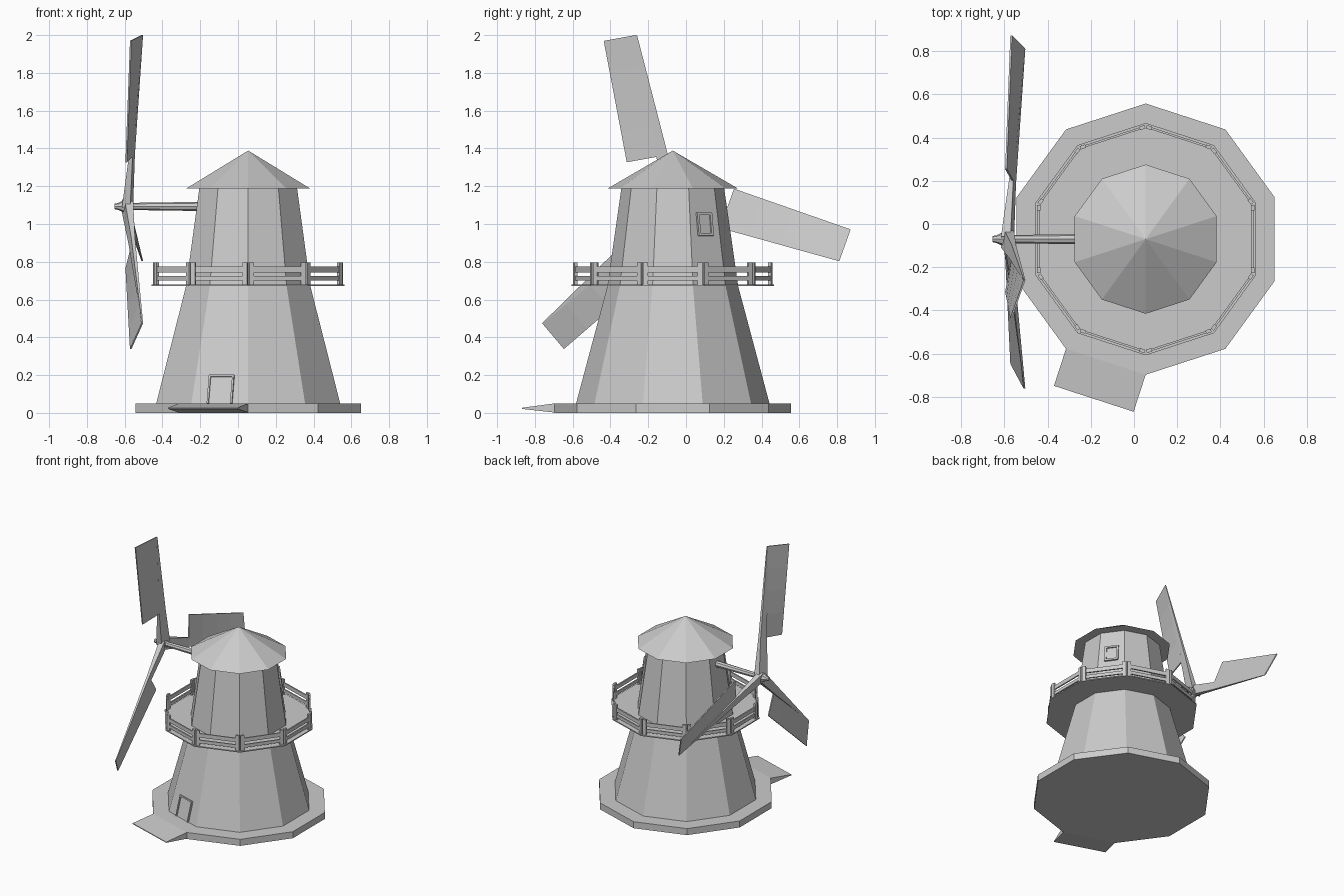
import bpy, bmesh, math
from mathutils import Vector, Matrix

if "Cube" in bpy.data.objects:
    bpy.data.objects.remove(bpy.data.objects["Cube"])

CX, CY = 0.054, -0.07          # tower axis
HUB = Vector((-0.585, -0.07, 1.093))
SIDES = 10

grey = bpy.data.materials.new("plain grey")
grey.diffuse_color = (0.6, 0.6, 0.6, 1)
grey.use_nodes = True
grey.node_tree.nodes["Principled BSDF"].inputs["Base Color"].default_value = grey.diffuse_color


def make(name, bm):
    bmesh.ops.recalc_face_normals(bm, faces=bm.faces)
    me = bpy.data.meshes.new(name)
    bm.to_mesh(me)
    bm.free()
    me.materials.append(grey)
    ob = bpy.data.objects.new(name, me)
    bpy.context.collection.objects.link(ob)
    return ob


def loft(bm, rings):
    """Skin a list of equal-length point rings and cap both ends."""
    vs = [[bm.verts.new(p) for p in r] for r in rings]
    n = len(vs[0])
    for a, b in zip(vs, vs[1:]):
        for i in range(n):
            j = (i + 1) % n
            bm.faces.new((a[i], a[j], b[j], b[i]))
    bm.faces.new(vs[0][::-1])
    bm.faces.new(vs[-1])


def decagon(r, z):
    return [Vector((CX + r * math.cos(math.radians(90 + 36 * i)),
                    CY + r * math.sin(math.radians(90 + 36 * i)), z)) for i in range(SIDES)]


def prism(name, profile):
    bm = bmesh.new()
    loft(bm, [decagon(r, z) for r, z in profile])
    return make(name, bm)


def box(bm, mat, x0, x1, y0, y1, z0, z1):
    """Box in the local space of a matrix."""
    ring = lambda z: [mat @ Vector(p) for p in ((x0, y0, z), (x1, y0, z), (x1, y1, z), (x0, y1, z))]
    loft(bm, [ring(z0), ring(z1)])


# Tower body, roof, base and balcony deck
prism("base", [(0.627, 0), (0.627, 0.05)])
prism("lower_tower", [(0.512, 0.05), (0.345, 0.675)])
prism("upper_tower", [(0.345, 0.68), (0.272, 1.19)])
prism("balcony_deck", [(0.537, 0.673), (0.537, 0.681)])
prism("roof", [(0.345, 1.188), (0.001, 1.388)])

# Balcony railing: two posts and two rails on each side
bm = bmesh.new()
corners = decagon(0.529, 0)
for i in range(SIDES):
    a, b = corners[i], corners[(i + 1) % SIDES]
    u = (b - a).normalized()
    n = Vector((-u.y, u.x, 0))     # points inwards
    m = Matrix.Translation(a) @ Matrix((u, n, (0, 0, 1))).transposed().to_4x4()
    L = (b - a).length
    for s in (0.006, L - 0.032):
        box(bm, m, s, s + 0.026, 0, 0.016, 0.678, 0.797)
    for z0, z1 in ((0.70, 0.724), (0.744, 0.774)):
        box(bm, m, 0.03, L - 0.03, 0.003, 0.013, z0, z1)
make("balcony_railing", bm)


def wall_opening(name, angle, width, z0, z1, ra, za, rb, zb, edge, bottom):
    """Framed panel lying on a sloping tower wall (radius ra at za to rb at zb)."""
    c, s = math.cos(math.radians(angle)), math.sin(math.radians(angle))
    k = math.cos(math.pi / SIDES)
    on_wall = lambda z: Vector((CX, CY, z)) + Vector((c, s, 0)) * k * (ra + (rb - ra) * (z - za) / (zb - za))
    p, q = on_wall(z0), on_wall(z1)
    up, side = (q - p).normalized(), Vector((-s, c, 0))
    out = side.cross(up)
    m = Matrix.Translation(p) @ Matrix((side, up, out)).transposed().to_4x4()
    h, w = (q - p).length, width / 2
    bm = bmesh.new()
    box(bm, m, -w + edge, w - edge, 0, h - edge, -0.005, 0.003)
    box(bm, m, -w, -w + edge, 0, h, -0.005, 0.011)
    box(bm, m, w - edge, w, 0, h, -0.005, 0.011)
    box(bm, m, -w + edge, w - edge, h - edge, h, -0.005, 0.011)
    if bottom:
        box(bm, m, -w + edge, w - edge, 0, edge, -0.005, 0.011)
    make(name, bm)


wall_opening("door", 252, 0.14, 0.05, 0.20, 0.512, 0.05, 0.345, 0.675, 0.01, False)
wall_opening("window", 36, 0.098, 0.937, 1.06, 0.345, 0.68, 0.272, 1.19, 0.014, True)

# Entrance ramp wedge on the front-left side of the base
bm = bmesh.new()
top = decagon(0.627, 0.05)
a, b = top[4], top[5]
out = Vector((math.cos(math.radians(252)), math.sin(math.radians(252)), 0)) * 0.18
rings = []
for p in (a, b):
    rings.append([p, p + out + Vector((0, 0, -0.023)),
                  p + out + Vector((0, 0, -0.029)), p - Vector((0, 0, 0.048))])
loft(bm, rings)
make("ramp", bm)

# Axle and hub as one turned shape along x
bm = bmesh.new()
prof = [(-0.655, 0.014), (-0.635, 0.018), (-0.60, 0.036), (-0.568, 0.036),
        (-0.555, 0.019), (-0.15, 0.025)]
loft(bm, [[Vector((x, HUB.y + r * math.cos(math.tau * i / 8), HUB.z + r * math.sin(math.tau * i / 8)))
           for i in range(8)] for x, r in prof])
make("axle_and_hub", bm)

# Three blades: a tapering arm with a pitched, slightly twisted sail on one side
for k in range(3):
    ang = math.radians(101.9 - 120 * k)
    u = Vector((0, math.cos(ang), math.sin(ang)))
    v = Vector((0, -math.sin(ang), math.cos(ang)))
    at = lambda x, r, s: Vector((x, HUB.y, HUB.z)) + u * r + v * s

    bm = bmesh.new()
    rings = []
    for x, r, w, d in ((-0.585, 0.0, 0.04, 0.022), (-0.562, 0.275, 0.031, 0.010), (-0.506, 0.925, 0.002, 0.003)):
        rings.append([at(x - d - 0.2 * w, r, w), at(x + d - 0.2 * w, r, w),
                      at(x + d + 0.2 * w, r, -w), at(x - d + 0.2 * w, r, -w)])
    loft(bm, rings)
    make(f"blade_arm_{k + 1}", bm)

    bm = bmesh.new()
    rings = []
    for i in range(5):
        t = i / 4
        mix = lambda p, q: p + (q - p) * t
        r = mix(0.274, 0.928)
        xi, xo = mix(-0.56, -0.507), mix(-0.592, -0.568)
        si, so = mix(0.02, 0.0), mix(0.19, 0.177)
        rings.append([at(xi - 0.004, r, si), at(xo - 0.004, r + 0.005, so),
                      at(xo + 0.004, r + 0.005, so), at(xi + 0.004, r, si)])
    loft(bm, rings)
    make(f"blade_sail_{k + 1}", bm)
